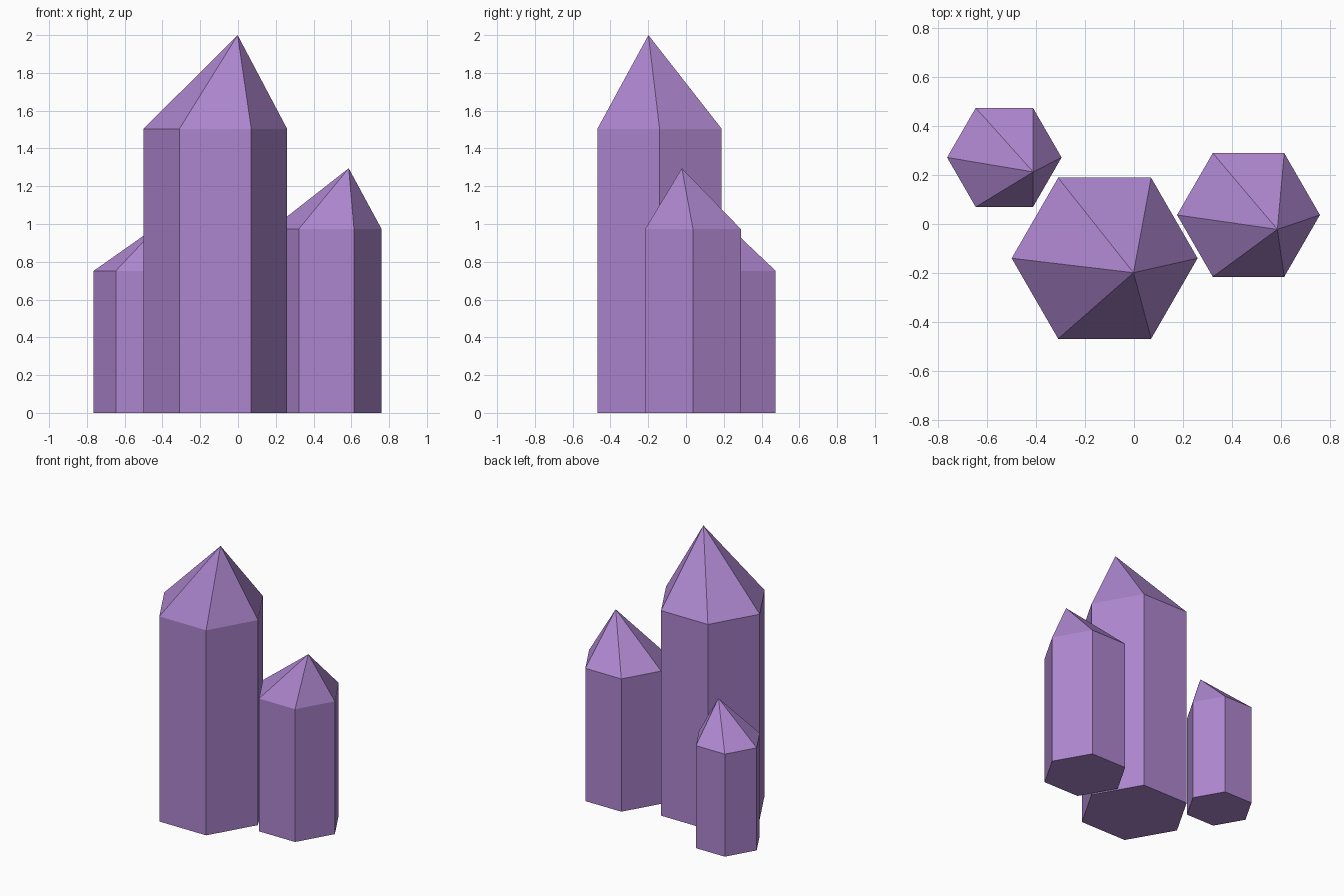
import bpy, bmesh
from mathutils import Vector

if "Cube" in bpy.data.objects:
    bpy.data.objects.remove(bpy.data.objects["Cube"])

mat = bpy.data.materials.new("purple_crystal")
mat.diffuse_color = (0.42, 0.24, 0.62, 1)
mat.use_nodes = True
mat.node_tree.nodes["Principled BSDF"].inputs["Base Color"].default_value = mat.diffuse_color

TIP_LEAN = (0.118, -0.059)  # every tip leans the same way


def crystal(name, x, y, radius, height):
    """Hexagonal prism with its top face poked into an off-centre point."""
    shoulder = 0.752 * height
    bm = bmesh.new()
    bmesh.ops.create_cone(bm, cap_ends=True, segments=6, radius1=radius,
                          radius2=radius, depth=shoulder)
    # put a corner of the hexagon on the x axis
    for v in bm.verts:
        v.co.z += shoulder / 2
    corner = max(bm.verts, key=lambda v: v.co.x)
    if abs(corner.co.y) > 1e-4:
        for v in bm.verts:
            v.co.x, v.co.y = v.co.y, -v.co.x
    # pointed tip
    bm.normal_update()
    top = max(bm.faces, key=lambda f: f.normal.z)
    tip = bmesh.ops.poke(bm, faces=[top])["verts"][0]
    tip.co = Vector((*TIP_LEAN, height))
    bmesh.ops.recalc_face_normals(bm, faces=bm.faces)

    mesh = bpy.data.meshes.new(name)
    bm.to_mesh(mesh)
    bm.free()
    mesh.materials.append(mat)
    obj = bpy.data.objects.new(name, mesh)
    obj.location = (x, y, 0)
    bpy.context.collection.objects.link(obj)


crystal("large_crystal", -0.12, -0.14, 0.38, 2.0)
crystal("medium_crystal", 0.468, 0.037, 0.292, 1.295)
crystal("small_crystal", -0.53, 0.272, 0.234, 1.0)
